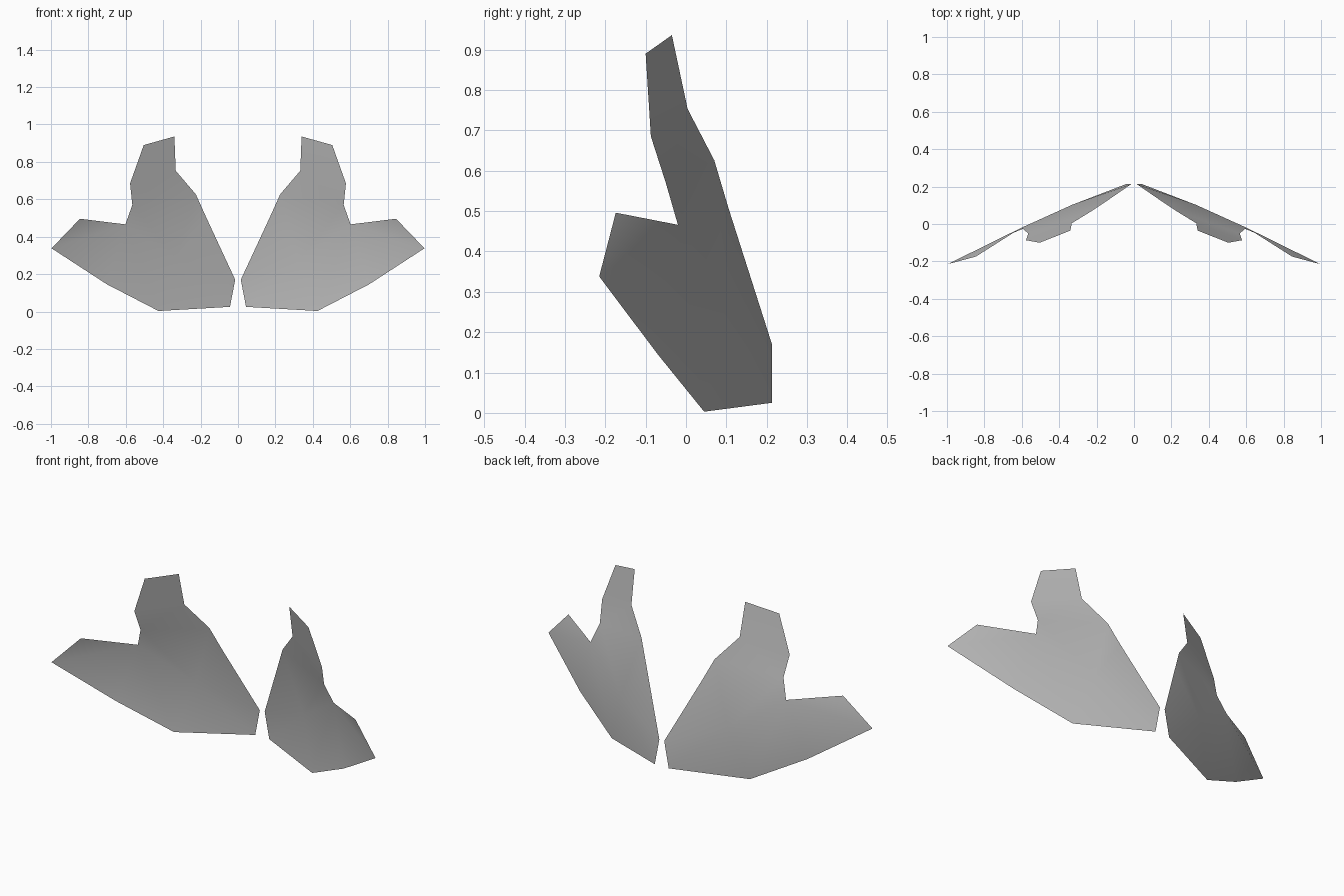
import bpy
import bmesh

cube = bpy.data.objects.get("Cube")
if cube:
    bpy.data.objects.remove(cube, do_unlink=True)

# Single plain grey
grey = bpy.data.materials.new("mid_grey")
grey.use_nodes = True
colour = (0.5, 0.5, 0.5, 1)
grey.diffuse_color = colour
grey.node_tree.nodes["Principled BSDF"].inputs["Base Color"].default_value = colour

# Corners of the left panel, with one bulge point inside the sheet
corners = {
    "inner_top": (0.015, 0.213, 0.17), "inner_foot": (0.043, 0.213, 0.025),
    "foot": (0.425, 0.045, 0.003), "under": (0.70, -0.07, 0.145),
    "tip": (0.997, -0.215, 0.338), "tip_top": (0.845, -0.174, 0.496),
    "notch": (0.602, -0.02, 0.466), "neck_outer": (0.565, -0.05, 0.57),
    "head_outer": (0.577, -0.087, 0.685), "crown_outer": (0.504, -0.10, 0.89),
    "crown_inner": (0.34, -0.035, 0.936), "head_inner": (0.333, 0.004, 0.753),
    "neck_inner": (0.225, 0.07, 0.626), "shoulder": (0.172, 0.105, 0.508),
    "bulge": (0.33, 0.103, 0.28),
}
faces = [
    "head_outer crown_outer crown_inner head_inner",
    "neck_outer head_outer head_inner neck_inner",
    "bulge notch neck_outer", "bulge neck_outer neck_inner",
    "bulge neck_inner shoulder", "bulge shoulder inner_top",
    "bulge inner_top inner_foot", "bulge inner_foot foot",
    "bulge foot notch", "foot under notch", "under tip notch",
    "tip tip_top notch",
]


def make_panel(name, side):
    bm = bmesh.new()
    verts = {k: bm.verts.new((side * x, y, z)) for k, (x, y, z) in corners.items()}
    for face in faces:
        f = bm.faces.new([verts[k] for k in face.split()])
        f.smooth = True
    bmesh.ops.recalc_face_normals(bm, faces=bm.faces)
    # Outward side of the sheet faces the front
    if sum(f.normal.y for f in bm.faces) > 0:
        bmesh.ops.reverse_faces(bm, faces=bm.faces)
    mesh = bpy.data.meshes.new(name)
    bm.to_mesh(mesh)
    bm.free()
    mesh.materials.append(grey)
    obj = bpy.data.objects.new(name, mesh)
    bpy.context.collection.objects.link(obj)


make_panel("left_panel", 1)
make_panel("right_panel", -1)
